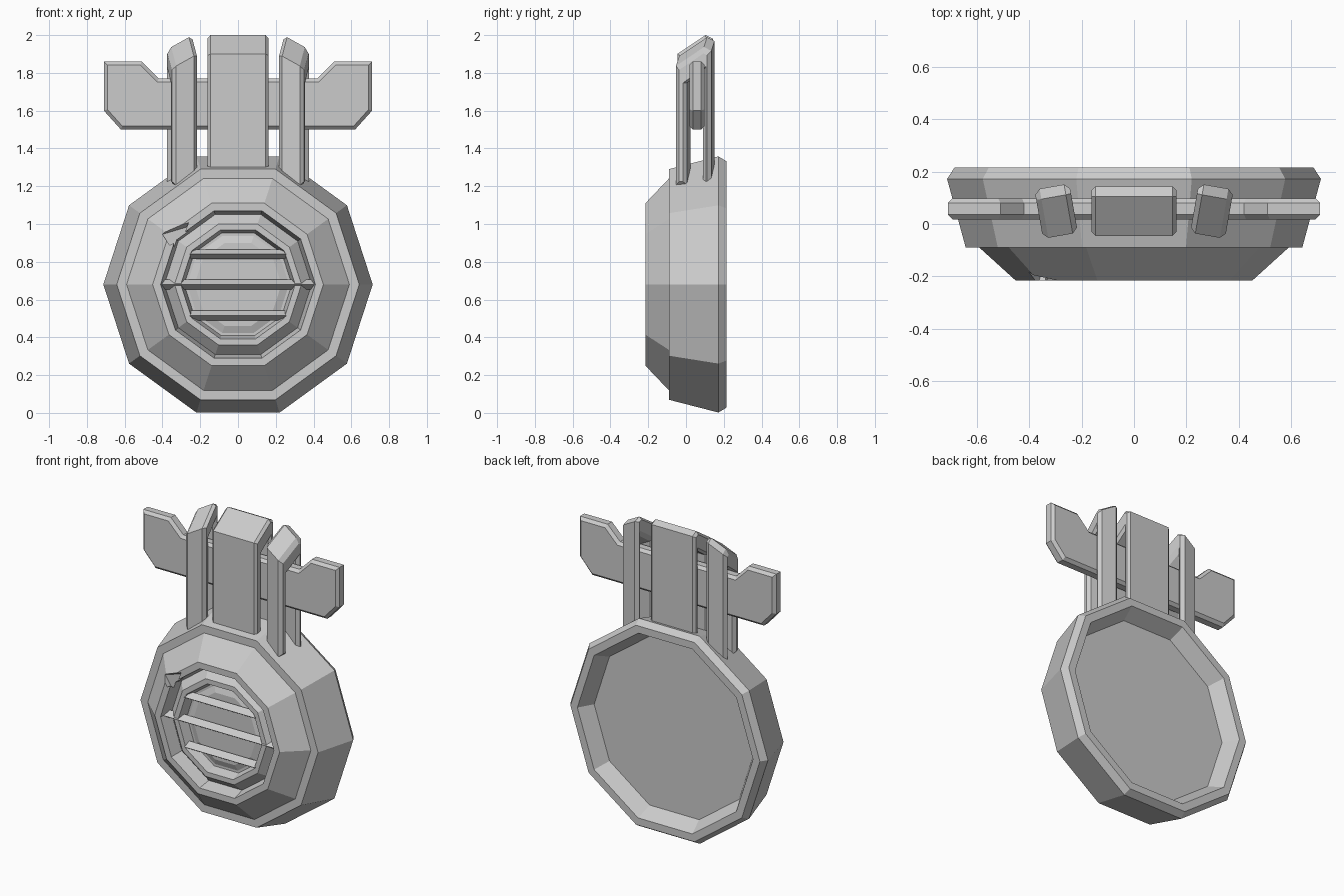
import bpy, bmesh
from math import cos, sin, pi, radians
from mathutils import Matrix, Vector

cube = bpy.data.objects.get("Cube")
if cube:
    bpy.data.objects.remove(cube)

grey = bpy.data.materials.new("plain_grey")
grey.use_nodes = True
grey.diffuse_color = (0.6, 0.6, 0.6, 1)
grey.node_tree.nodes["Principled BSDF"].inputs["Base Color"].default_value = (0.6, 0.6, 0.6, 1)

SIDES = 10
CENTRE = 0.68


def finish(name, bm):
    bmesh.ops.recalc_face_normals(bm, faces=bm.faces)
    mesh = bpy.data.meshes.new(name)
    bm.to_mesh(mesh)
    bm.free()
    mesh.materials.append(grey)
    obj = bpy.data.objects.new(name, mesh)
    bpy.context.collection.objects.link(obj)
    return obj


def prism(points, offset, chamfer=0):
    """Extrude a closed outline along an offset and chamfer both end outlines."""
    bm = bmesh.new()
    face = bm.faces.new([bm.verts.new(p) for p in points])
    out = bmesh.ops.extrude_face_region(bm, geom=[face])
    moved = {g for g in out["geom"] if isinstance(g, bmesh.types.BMVert)}
    bmesh.ops.translate(bm, verts=list(moved), vec=offset)
    bmesh.ops.recalc_face_normals(bm, faces=bm.faces)
    if chamfer:
        ends = [e for e in bm.edges if (e.verts[0] in moved) == (e.verts[1] in moved)]
        bmesh.ops.bevel(bm, geom=ends, offset=chamfer, segments=1, affect='EDGES')
    return bm


def lathe(profile):
    """Ten-sided rings about the y axis, capped at both ends."""
    bm = bmesh.new()
    rings = []
    for r, y in profile:
        angles = [2 * pi * i / SIDES for i in range(SIDES)]
        rings.append([bm.verts.new((r * cos(a), y, CENTRE + r * sin(a))) for a in angles])
    for a, b in zip(rings, rings[1:]):
        for i in range(SIDES):
            j = (i + 1) % SIDES
            bm.faces.new((a[i], a[j], b[j], b[i]))
    bm.faces.new(rings[0])
    bm.faces.new(rings[-1])
    return bm


# Round body: back recess, outer wall, front cone, groove, inner ring, raised dish
body = finish("round_body", lathe([
    (0.58, 0.12), (0.635, 0.215), (0.685, 0.215), (0.713, 0.172),
    (0.642, -0.09), (0.59, -0.09), (0.452, -0.215), (0.41, -0.215),
    (0.39, -0.13), (0.336, -0.185), (0.303, -0.185),
    (0.285, -0.12), (0.27, -0.12), (0.23, -0.135)]))

# Chip in the front rim
chip = finish("rim_chip_cutter", prism(
    [(-0.42, -0.24, 0.975), (-0.27, -0.24, 1.02), (-0.30, -0.24, 0.94), (-0.37, -0.24, 0.90)],
    (0.02, 0.06, -0.03)))
chip.hide_render = True
chip.hide_viewport = True
cut = body.modifiers.new("rim_chip", 'BOOLEAN')
cut.operation = 'DIFFERENCE'
cut.solver = 'EXACT'
cut.object = chip

# Grille bars with a flattened diamond section
for name, z, half in (("upper", 0.84, 0.255), ("middle", 0.68, 0.405), ("lower", 0.515, 0.255)):
    diamond = [(-half, -0.15 + 0.042 * cos(k * pi / 2), z + 0.026 * sin(k * pi / 2))
               for k in range(4)]
    finish(name + "_grille_bar", prism(diamond, (2 * half, 0, 0)))

# Crossbar with widened ends
right_half = [(0.42, 1.77), (0.51, 1.86), (0.71, 1.86), (0.71, 1.6), (0.62, 1.5)]
outline = right_half + [(-x, z) for x, z in reversed(right_half)]
finish("crossbar", prism([(x, 0.018, z) for x, z in outline], (0, 0.08, 0), 0.018))


def hook(width, bottom, chamfer, x=0, turn=0, slope=0):
    """Strap folded over the crossbar; slope lowers its outer top edge."""
    side = [(-0.095, bottom), (-0.095, 1.9), (0.055, 2.0), (0.095, 1.98), (0.095, bottom),
            (0.05, bottom), (0.05, 1.87), (-0.035, 1.81), (-0.035, bottom)]
    bm = prism([(-width / 2, y, z) for y, z in side], (width, 0, 0), chamfer)
    for v in bm.verts:
        if v.co.z > 1.6:
            v.co.z -= slope * (width / 2 - v.co.x)
    bm.transform(Matrix.Translation((x, 0.049, 0)) @ Matrix.Rotation(radians(turn), 4, 'Z'))
    return bm


finish("centre_strap", hook(0.325, 1.29, 0.016))

# Side straps, the left one mirrored
for name, flip in (("right_strap", 1), ("left_strap", -1)):
    strap = hook(0.135, 1.205, 0.02, -0.297, 10, 0.55)
    strap.transform(Matrix.Scale(flip, 4, Vector((1, 0, 0))))
    finish(name, strap)
